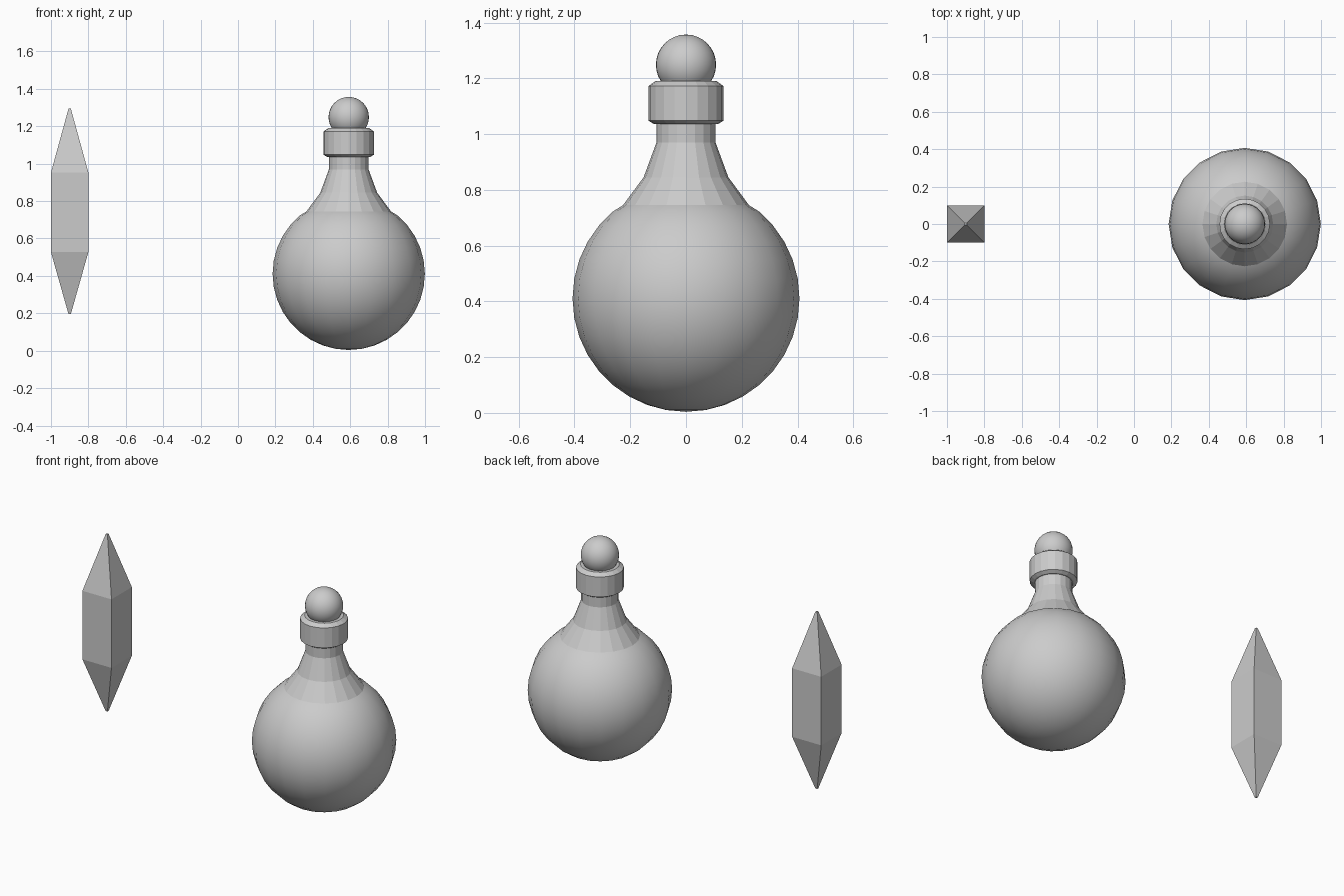
import bpy, bmesh
from math import sin, cos, pi, radians, sqrt

if "Cube" in bpy.data.objects:
    bpy.data.objects.remove(bpy.data.objects["Cube"])

BX = 0.592  # flask axis


def lathe(name, x, profile, sides, smooth_below=None, turn=0.0):
    """Revolve (radius, z) points about a vertical axis; radius 0 makes a pole."""
    bm = bmesh.new()
    rings = []
    for r, z in profile:
        n = 1 if r == 0 else sides
        rings.append([bm.verts.new((r * cos(2 * pi * i / sides + turn),
                                    r * sin(2 * pi * i / sides + turn), z)) for i in range(n)])
    for a, b in zip(rings, rings[1:]):
        for i in range(sides):
            j = (i + 1) % sides
            quad = [a[i % len(a)], a[j % len(a)], b[j % len(b)], b[i % len(b)]]
            f = bm.faces.new(list(dict.fromkeys(quad)))
            if smooth_below is not None:
                f.smooth = f.calc_center_median().z < smooth_below
    bmesh.ops.recalc_face_normals(bm, faces=bm.faces)
    me = bpy.data.meshes.new(name)
    bm.to_mesh(me)
    bm.free()
    ob = bpy.data.objects.new(name, me)
    ob.location.x = x
    bpy.context.collection.objects.link(ob)
    return ob


# round smooth belly running into a faceted neck
R, CZ = 0.407, 0.411
belly = [(0, CZ - R)]
for k in range(1, 15):
    a = radians(-90 + 10 * k)
    belly.append((R * cos(a), CZ + R * sin(a)))
neck = [(0.226, 0.745), (0.152, 0.845), (0.106, 0.97), (0.106, 1.06), (0, 1.06)]
lathe("flask", BX, belly + neck, 20, smooth_below=0.74)

# chamfered collar around the neck
lathe("collar", BX, [(0, 1.036), (0.115, 1.036), (0.135, 1.048), (0.135, 1.172),
                     (0.11, 1.19), (0, 1.19)], 20)

# ball stopper
bpy.ops.mesh.primitive_uv_sphere_add(segments=32, ring_count=16, radius=0.108,
                                     location=(BX, 0, 1.249))
ball = bpy.context.object
ball.name = "stopper_ball"
bpy.ops.object.shade_smooth()

# square crystal tapering to a blunt tip at both ends
s = sqrt(2)
lathe("crystal", -0.9, [(0, 0.195), (0.006 * s, 0.195), (0.1 * s, 0.527), (0.1 * s, 0.953),
                        (0.006 * s, 1.295), (0, 1.295)], 4, turn=pi / 4)
